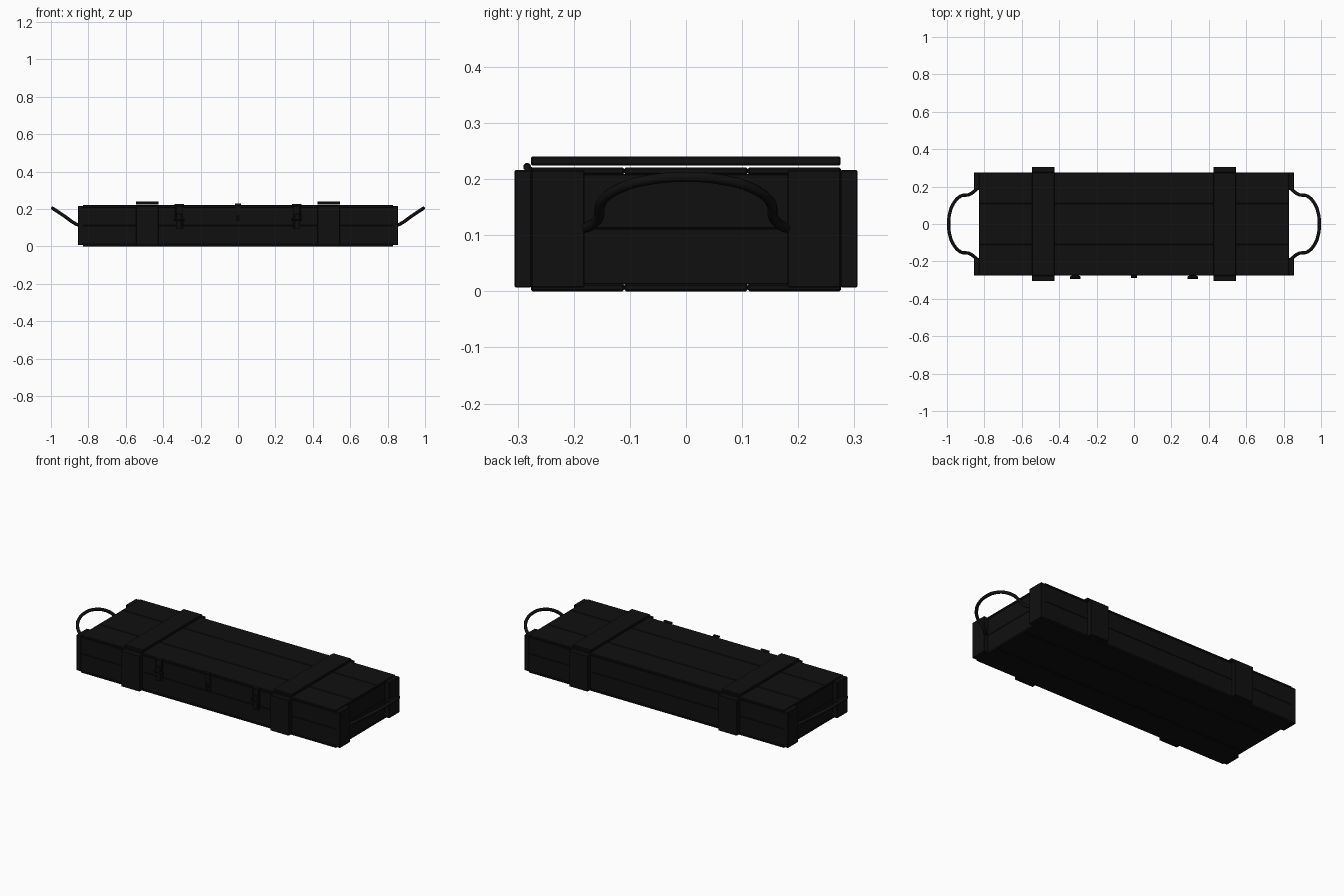
import bpy, math

if "Cube" in bpy.data.objects:
    bpy.data.objects.remove(bpy.data.objects["Cube"])

def material(name, v):
    m = bpy.data.materials.new(name)
    m.diffuse_color = (v, v, v, 1)
    m.use_nodes = True
    m.node_tree.nodes["Principled BSDF"].inputs["Base Color"].default_value = m.diffuse_color
    return m

dark = material("dark_paint", 0.005)
metal = material("dark_metal", 0.005)

def box(name, x0, x1, y0, y1, z0, z1, bevel=0.002, mat=dark):
    bpy.ops.mesh.primitive_cube_add(size=1)
    o = bpy.context.object
    o.name = name
    for v in o.data.vertices:
        v.co = ((x0 + x1) / 2 + v.co.x * (x1 - x0),
                (y0 + y1) / 2 + v.co.y * (y1 - y0),
                (z0 + z1) / 2 + v.co.z * (z1 - z0))
    o.data.materials.append(mat)
    if bevel:
        b = o.modifiers.new("bevel", 'BEVEL')
        b.width = bevel
        b.segments = 1
    return o

def cyl_x(name, x, y, z, r, length):
    bpy.ops.mesh.primitive_cylinder_add(vertices=12, radius=r, depth=length,
                                        location=(x, y, z), rotation=(0, math.pi / 2, 0))
    o = bpy.context.object
    o.name = name
    o.data.materials.append(metal)
    bpy.ops.object.shade_smooth_by_angle()

# lid and floor: three planks each, with V grooves between
edges = [-0.276, -0.11, 0.11, 0.276]
for a, b in zip(edges, edges[1:]):
    box("lid_plank", -0.83, 0.83, a, b, 0.208, 0.221, 0.003)
    box("floor_plank", -0.83, 0.83, a, b, 0.0, 0.013, 0.003)

# walls: two planks high
for z0, z1 in ((0.012, 0.112), (0.112, 0.209)):
    for s in (-1, 1):
        ys = sorted((s * 0.255, s * 0.275))
        box("side_plank", -0.83, 0.83, *ys, z0, z1)
        xs = sorted((s * 0.807, s * 0.827))
        box("end_plank", *xs, -0.256, 0.256, z0, z1)

for sx in (-1, 1):
    bx = sorted((sx * 0.425, sx * 0.545))
    # battens across the lid and up the sides
    box("lid_batten", *bx, -0.276, 0.275, 0.2245, 0.24)
    for sy in (-1, 1):
        box("side_batten", *bx, *sorted((sy * 0.275, sy * 0.306)), 0.007, 0.216)
        # upright posts on the ends
        box("end_post", *sorted((sx * 0.827, sx * 0.856)),
            *sorted((sy * 0.181, sy * 0.276)), 0.007, 0.216)

    # rope handle
    half = [(0.842, 0.186, 0.112), (0.858, 0.172, 0.116), (0.882, 0.157, 0.129),
            (0.925, 0.15, 0.16), (0.962, 0.115, 0.185), (0.984, 0.063, 0.199)]
    path = half + [(0.991, 0, 0.204)] + [(x, -y, z) for x, y, z in reversed(half)]
    c = bpy.data.curves.new("rope_handle", 'CURVE')
    c.dimensions = '3D'
    c.bevel_depth = 0.009
    c.bevel_resolution = 3
    c.resolution_u = 6
    c.use_fill_caps = True
    sp = c.splines.new('BEZIER')
    sp.bezier_points.add(len(path) - 1)
    for p, (x, y, z) in zip(sp.bezier_points, path):
        p.co = (sx * x, y, z)
        p.handle_left_type = p.handle_right_type = 'AUTO'
    o = bpy.data.objects.new("rope_handle", c)
    bpy.context.collection.objects.link(o)
    c.materials.append(dark)

    # toggle latches on the front
    x = sx * 0.315
    box("latch_plate", x - 0.02, x + 0.02, -0.28, -0.274, 0.095, 0.215, 0.001, metal)
    box("latch_lever", x - 0.013, x + 0.013, -0.29, -0.279, 0.095, 0.175, 0.002, metal)
    for s in (-1, 1):
        box("latch_link", x + s * 0.018 - 0.003, x + s * 0.018 + 0.003,
            -0.288, -0.282, 0.14, 0.22, 0.001, metal)
    cyl_x("latch_pivot", x, -0.287, 0.145, 0.006, 0.056)
    cyl_x("latch_hook", x, -0.284, 0.221, 0.006, 0.05)

# centre hasp
box("hasp_plate", -0.016, 0.016, -0.281, -0.274, 0.12, 0.222, 0.001, metal)
box("hasp_staple", -0.006, 0.006, -0.29, -0.28, 0.135, 0.165, 0.002, metal)
cyl_x("hasp_hinge", 0, -0.283, 0.222, 0.007, 0.034)
